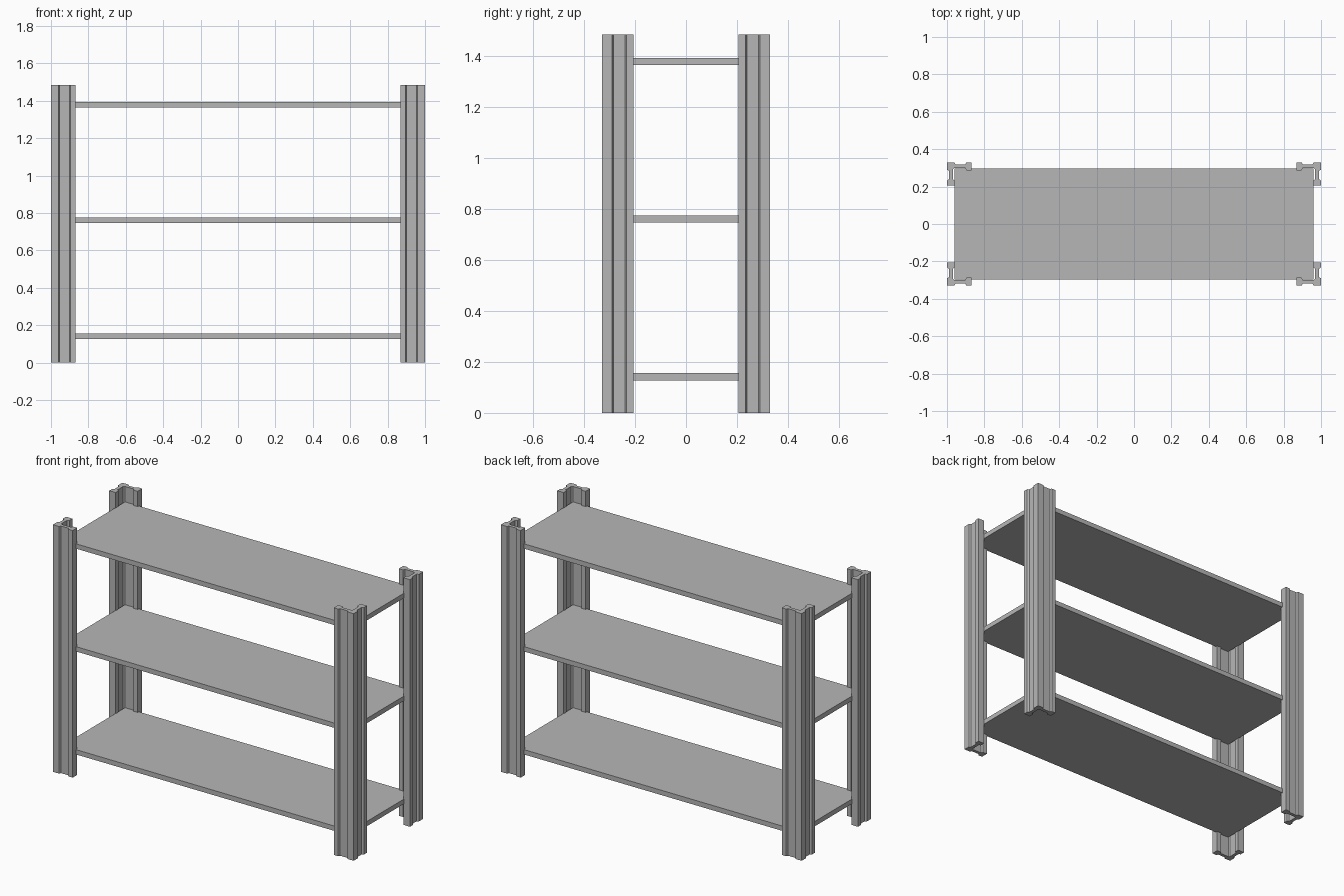
import bpy
import bmesh

cube = bpy.data.objects.get("Cube")
if cube:
    bpy.data.objects.remove(cube, do_unlink=True)

HALF_X, HALF_Y, HEIGHT = 1.0, 0.33, 1.485

grey = bpy.data.materials.new("plain_grey")
grey.use_nodes = True
color = (0.47, 0.47, 0.47, 1)
grey.diffuse_color = color
grey.node_tree.nodes["Principled BSDF"].inputs["Base Color"].default_value = color


def prism(name, outline, z0, z1):
    """Extrude a closed outline from z0 up to z1."""
    bm = bmesh.new()
    face = bm.faces.new([bm.verts.new((x, y, z0)) for x, y in outline])
    ext = bmesh.ops.extrude_face_region(bm, geom=[face])
    top = [v for v in ext["geom"] if isinstance(v, bmesh.types.BMVert)]
    bmesh.ops.translate(bm, verts=top, vec=(0, 0, z1 - z0))
    bmesh.ops.recalc_face_normals(bm, faces=bm.faces)
    mesh = bpy.data.meshes.new(name)
    bm.to_mesh(mesh)
    bm.free()
    mesh.materials.append(grey)
    obj = bpy.data.objects.new(name, mesh)
    bpy.context.collection.objects.link(obj)


def arm(length):
    """One arm of the angle profile: (distance along, depth from outside)."""
    tip = length - 0.028
    outer = [(0.040, 0), (0.046, 0.011), (tip - 0.006, 0.011), (tip, 0), (length, 0)]
    inner = [(length, 0.043), (tip, 0.043), (tip - 0.006, 0.031)]
    return outer + inner


# Angle post section, measured inward from the outer corner
along_x = arm(0.132)
along_y = [(d, a) for a, d in reversed(arm(0.125))]
section = [(0, 0)] + along_x + [(0.038, 0.031)]
section += [(0.031, 0.038)] + along_y

# Four corner posts
for sx, side in ((-1, "right"), (1, "left")):
    for sy, end in ((-1, "front"), (1, "back")):
        outline = [(sx * (HALF_X - u), sy * (HALF_Y - v)) for u, v in section]
        prism(f"{end}_{side}_post", outline, 0, HEIGHT)

# Three shelves
w, d = 0.96, 0.298
for name, z in (("bottom", 0.127), ("middle", 0.746), ("top", 1.364)):
    prism(name + "_shelf", [(-w, -d), (w, -d), (w, d), (-w, d)], z, z + 0.029)
